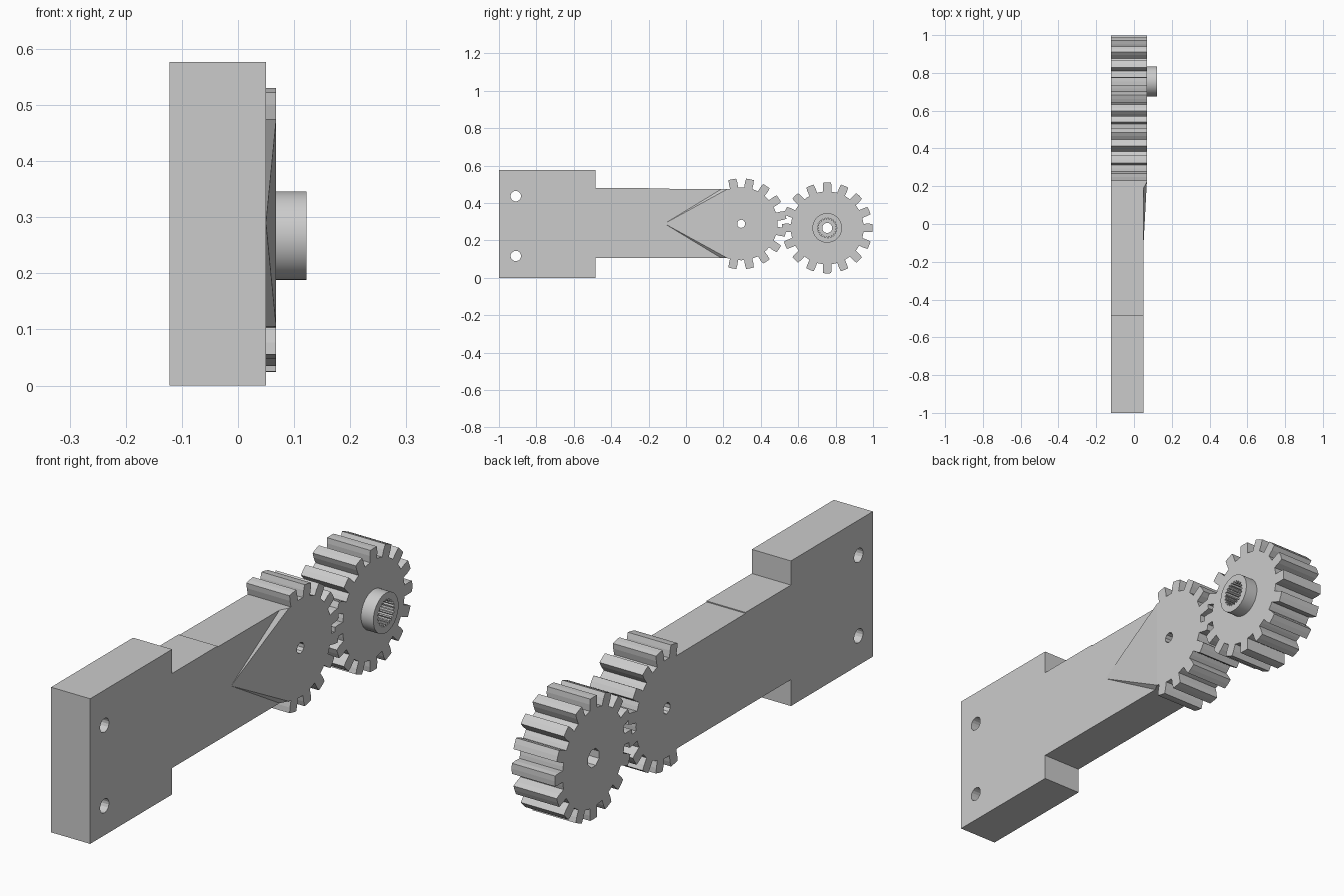
import bpy, bmesh
from math import sin, cos, pi, radians

if "Cube" in bpy.data.objects:
    bpy.data.objects.remove(bpy.data.objects["Cube"], do_unlink=True)

grey = bpy.data.materials.new("plain grey")
grey.use_nodes = True
colour = (0.6, 0.6, 0.6, 1)
grey.diffuse_color = colour
grey.node_tree.nodes["Principled BSDF"].inputs["Base Color"].default_value = colour

BACK, FACE, RAISED, HUB_END = -0.122, 0.05, 0.068, 0.122
ARM_GEAR = (0.295, 0.289)
FREE_GEAR = (0.755, 0.267)
TEETH = 16
PITCH = 2 * pi / TEETH


def add_object(name, bm):
    bmesh.ops.recalc_face_normals(bm, faces=bm.faces[:])
    mesh = bpy.data.meshes.new(name)
    bm.to_mesh(mesh)
    bm.free()
    mesh.materials.append(grey)
    obj = bpy.data.objects.new(name, mesh)
    bpy.context.collection.objects.link(obj)
    return obj


def extrude(name, outline, x0, x1):
    """Extrude a (y, z) outline along x."""
    bm = bmesh.new()
    face = bm.faces.new([bm.verts.new((x0, y, z)) for y, z in outline])
    out = bmesh.ops.extrude_face_region(bm, geom=[face])["geom"]
    moved = [v for v in out if isinstance(v, bmesh.types.BMVert)]
    bmesh.ops.translate(bm, verts=moved, vec=(x1 - x0, 0, 0))
    return add_object(name, bm)


def polar(centre, r, a):
    return centre[0] + r * cos(a), centre[1] + r * sin(a)


def circle(centre, r, n):
    return [polar(centre, r, 2 * pi * i / n + pi / n) for i in range(n)]


def gear_teeth(centre, angles):
    """Outline points of one straight-sided tooth at each angle."""
    root, mid, tip = (0.195, 0.022), (0.222, 0.023), (0.243, 0.021)
    points = []
    for a in angles:
        flank = [(r, w / r) for r, w in (root, mid, tip)]
        points += [polar(centre, r, a - w) for r, w in flank]
        points.append(polar(centre, tip[0], a))
        points += [polar(centre, r, a + w) for r, w in reversed(flank)]
        points.append(polar(centre, root[0], a + PITCH / 2))
    return points


def cut(obj, cutters):
    for cutter in cutters:
        mod = obj.modifiers.new("hole", 'BOOLEAN')
        mod.operation = 'DIFFERENCE'
        mod.solver = 'EXACT'
        mod.object = cutter
        bpy.context.view_layer.objects.active = obj
        bpy.ops.object.modifier_apply(modifier=mod.name)


def discard(cutters):
    for cutter in cutters:
        bpy.data.objects.remove(cutter, do_unlink=True)


# Mounting block and arm
arm = extrude("mounting_arm", [
    (-1, 0), (-0.485, 0), (-0.485, 0.105), (0.222, 0.105), (0.222, 0.475),
    (-0.2, 0.477), (-0.2, 0.481), (-0.485, 0.481), (-0.485, 0.577), (-1, 0.577)],
    BACK, FACE)
holes = [extrude("screw_hole", circle((-0.91, z), 0.028, 16), -0.3, 0.3)
         for z in (0.117, 0.437)]
cut(arm, holes)
discard(holes)

# Gear at the end of the arm, toothed only on its outer side
angles = [(i + 0.5) * PITCH for i in range(-5, 5)]
outline = gear_teeth(ARM_GEAR, angles)[:-1]
outline += [(0.222, 0.475), (0.222, 0.105)]
arm_gear = extrude("arm_gear", outline, BACK, RAISED)
hole = extrude("pivot_hole", circle(ARM_GEAR, 0.022, 10), -0.3, 0.3)
cut(arm_gear, [hole])
discard([hole])

# Sloping wedge that leads up to the raised gear face
bm = bmesh.new()
bm.verts.new((FACE, -0.115, 0.29))
for z in (0.105, 0.475):
    for x, y in ((FACE, 0.19), (FACE, 0.222), (RAISED, 0.222)):
        bm.verts.new((x, y, z))
bmesh.ops.convex_hull(bm, input=bm.verts[:])
add_object("gear_wedge", bm)

# Free gear with hub
free_gear = extrude("free_gear",
                    gear_teeth(FREE_GEAR, [i * PITCH for i in range(TEETH)]),
                    BACK, RAISED)
hub = extrude("gear_hub", circle(FREE_GEAR, 0.079, 48), RAISED - 0.005, HUB_END)

# Splined bore in front, screw hole through, wider pocket behind
SPLINES = 21
spline = []
for i in range(SPLINES):
    for r, step in ((0.053, -0.18), (0.053, 0.18), (0.045, 0.32), (0.045, 0.68)):
        spline.append(polar(FREE_GEAR, r, 2 * pi * (i + step) / SPLINES))
bore = extrude("spline_bore", spline, -0.01, 0.3)
through = extrude("screw_bore", circle(FREE_GEAR, 0.027, 16), -0.3, 0.3)
pocket = extrude("rear_pocket", circle(FREE_GEAR, 0.037, 8), -0.3, -0.05)
cut(free_gear, [bore, through, pocket])
cut(hub, [bore])
discard([bore, through, pocket])

# Round hub wall shades smooth, other edges stay sharp
bpy.ops.object.select_all(action='DESELECT')
hub.select_set(True)
bpy.context.view_layer.objects.active = hub
bpy.ops.object.shade_smooth_by_angle(angle=radians(25))
